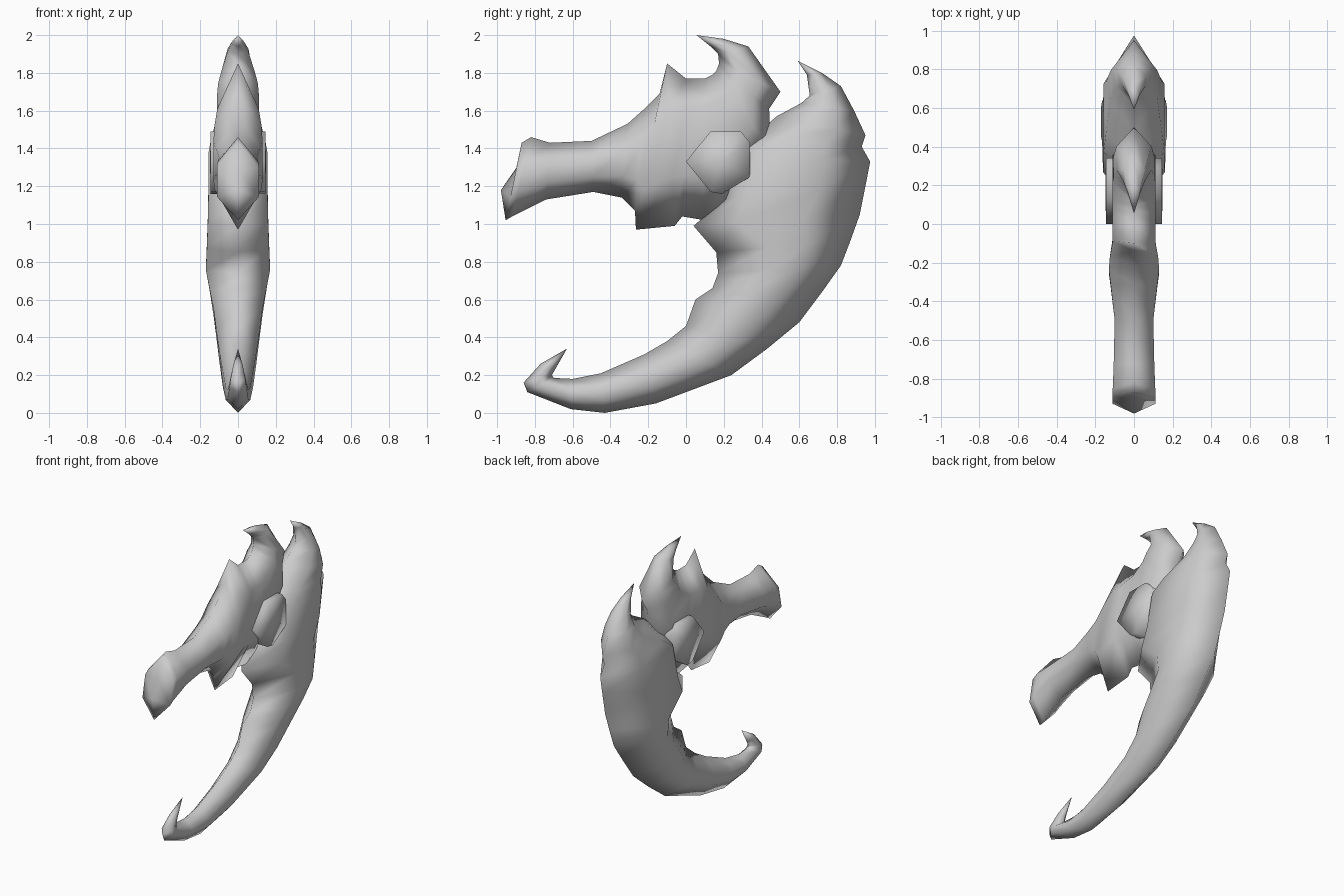
import bpy, bmesh, math


def finish(name, bm, angle):
    bmesh.ops.remove_doubles(bm, verts=bm.verts, dist=0.0005)
    bmesh.ops.recalc_face_normals(bm, faces=bm.faces)
    mesh = bpy.data.meshes.new(name)
    bm.to_mesh(mesh)
    bm.free()
    ob = bpy.data.objects.new(name, mesh)
    bpy.context.collection.objects.link(ob)
    bpy.ops.object.select_all(action='DESELECT')
    ob.select_set(True)
    bpy.context.view_layer.objects.active = ob
    bpy.ops.object.shade_smooth_by_angle(angle=math.radians(angle))
    return ob


def blade(name, stations, fractions, cap=None, angle=150):
    """Loft six-sided sections; each station is outer y,z, inner y,z, half width
    and optionally where the inner ridge sits between outer and inner edge."""
    bm = bmesh.new()
    rings = []
    for oy, oz, iy, iz, w, *ridge in stations:
        f1, f2 = fractions[0], (ridge or fractions[1:])[0]

        def point(f, x):
            return bm.verts.new((x, oy + (iy - oy) * f, oz + (iz - oz) * f))
        rings.append([point(0, 0), point(f1, w), point(f2, w),
                      point(1, 0), point(f2, -w), point(f1, -w)])
    for a, b in zip(rings, rings[1:]):
        for i in range(6):
            j = (i + 1) % 6
            bm.faces.new((a[i], a[j], b[j], b[i]))
    if cap:
        # Notched end: one upper and one lower point on the centre line
        up, low = (bm.verts.new((0, *p)) for p in cap)
        r = rings[0]
        for f in ((r[2], r[3], up), (r[3], r[4], up), (r[1], r[2], up, low),
                  (r[4], r[5], low, up), (r[0], r[1], low), (r[5], r[0], low)):
            bm.faces.new(f)
    return finish(name, bm, angle)


# Large crescent claw, from upper tip round to the lower hook
blade("lower_claw", [
    (0.59, 1.865, 0.59, 1.865, 0),
    (0.72, 1.80, 0.64, 1.79, 0.03),
    (0.82, 1.73, 0.655, 1.68, 0.06),
    (0.89, 1.60, 0.61, 1.64, 0.09),
    (0.95, 1.47, 0.48, 1.57, 0.12),
    (0.93, 1.41, 0.34, 1.45, 0.145, 0.78),
    (0.975, 1.33, 0.22, 1.38, 0.157, 0.80),
    (0.95, 1.20, 0.20, 1.13, 0.157, 0.84),
    (0.92, 1.05, 0.04, 0.99, 0.16, 0.74),
    (0.87, 0.91, 0.16, 0.85, 0.165, 0.62),
    (0.82, 0.78, 0.17, 0.74, 0.17, 0.57),
    (0.72, 0.64, 0.14, 0.66, 0.15),
    (0.60, 0.48, 0.05, 0.60, 0.13),
    (0.43, 0.34, 0.00, 0.46, 0.112),
    (0.24, 0.20, -0.10, 0.38, 0.097),
    (-0.16, 0.05, -0.22, 0.31, 0.08),
    (-0.43, 0.00, -0.45, 0.21, 0.065),
    (-0.61, 0.02, -0.60, 0.18, 0.055),
    (-0.84, 0.11, -0.70, 0.185, 0.045),
    (-0.86, 0.16, -0.71, 0.20, 0.04),
    (-0.77, 0.26, -0.69, 0.235, 0.025),
    (-0.63, 0.34, -0.63, 0.34, 0),
], (0.33, 0.64))

# Handle, spiked body and upper hooked horn
blade("upper_arm", [
    (-0.955, 1.02, -0.87, 1.43, 0.11),
    (-0.92, 1.04, -0.82, 1.46, 0.11),
    (-0.74, 1.13, -0.72, 1.43, 0.105),
    (-0.49, 1.17, -0.50, 1.44, 0.10),
    (-0.34, 1.14, -0.31, 1.53, 0.12),
    (-0.27, 1.07, -0.22, 1.61, 0.13),
    (-0.265, 0.97, -0.14, 1.69, 0.125, 0.76),
    (-0.06, 0.99, -0.10, 1.85, 0.11, 0.72),
    (-0.02, 1.04, 0.00, 1.77, 0.11, 0.78),
    (0.10, 1.02, 0.06, 1.77, 0.11, 0.80),
    (0.18, 1.06, 0.10, 1.77, 0.11, 0.80),
    (0.45, 1.40, 0.14, 1.79, 0.11, 0.75),
    (0.44, 1.61, 0.16, 1.81, 0.105),
    (0.50, 1.70, 0.175, 1.85, 0.09),
    (0.33, 1.94, 0.17, 1.90, 0.055),
    (0.20, 1.98, 0.13, 1.94, 0.03),
    (0.055, 2.00, 0.055, 2.00, 0),
], (0.30, 0.68), cap=((-0.90, 1.29), (-0.98, 1.18)))

# Pivot plate passing through both sides
outline = [(0.0, 1.33), (0.13, 1.49), (0.29, 1.49), (0.34, 1.43),
           (0.34, 1.25), (0.19, 1.16), (0.13, 1.17)]
bm = bmesh.new()
sides = [[bm.verts.new((x, y, z)) for y, z in outline] for x in (-0.145, 0.145)]
for i in range(len(outline)):
    j = (i + 1) % len(outline)
    bm.faces.new((sides[0][i], sides[0][j], sides[1][j], sides[1][i]))
for ring, x in zip(sides, (-0.148, 0.148)):
    centre = bm.verts.new((x, 0.19, 1.33))
    for i in range(len(ring)):
        bm.faces.new((ring[i], ring[(i + 1) % len(ring)], centre))
finish("pivot_plate", bm, 150)
